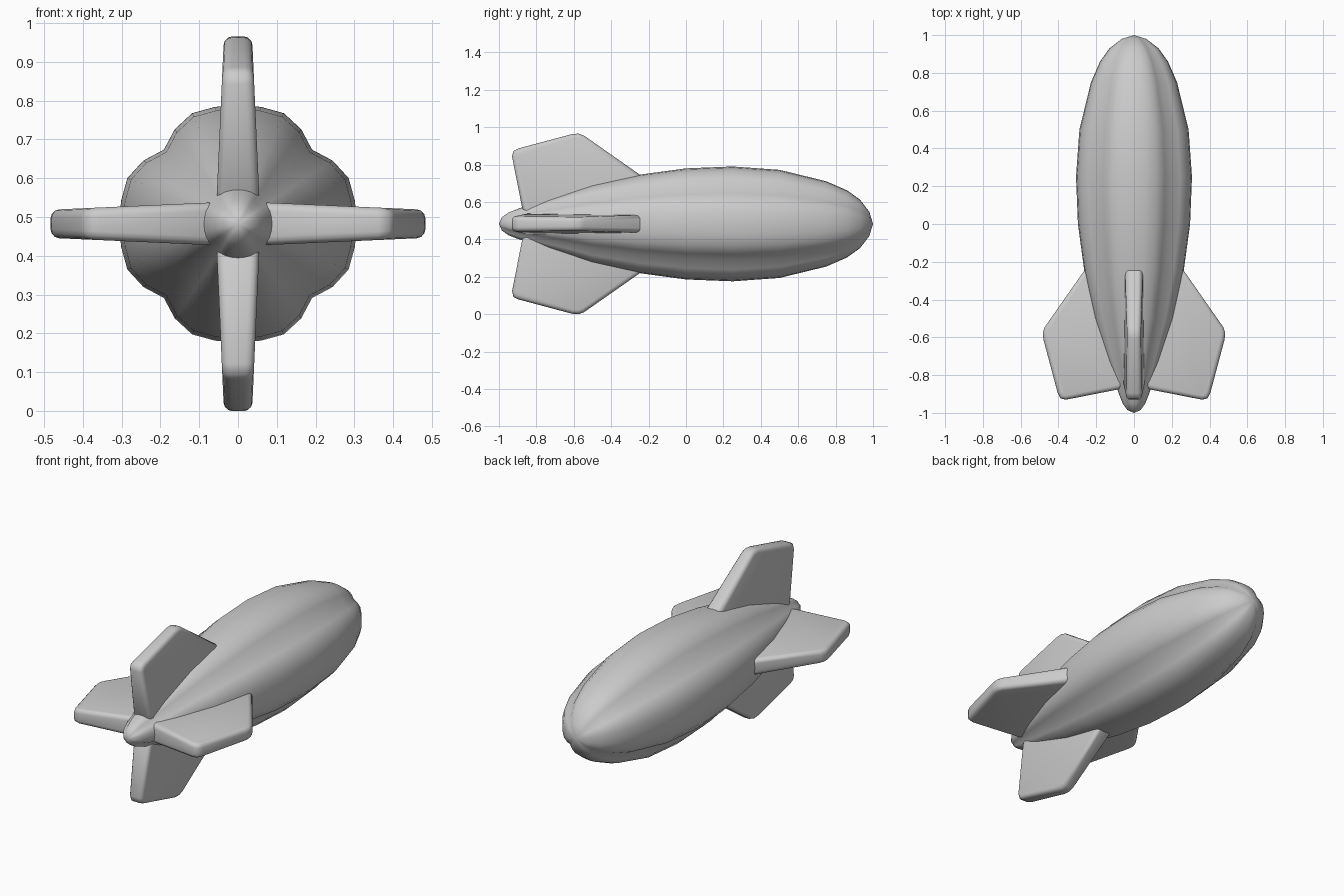
import bpy, bmesh, math
from mathutils import Matrix, Vector

if "Cube" in bpy.data.objects:
    bpy.data.objects.remove(bpy.data.objects["Cube"])

CENTRE = Vector((0, 0, 0.4825))


def add_object(name, bm, angle):
    bmesh.ops.recalc_face_normals(bm, faces=bm.faces)
    mesh = bpy.data.meshes.new(name)
    bm.to_mesh(mesh)
    bm.free()
    obj = bpy.data.objects.new(name, mesh)
    bpy.context.collection.objects.link(obj)
    bpy.ops.object.select_all(action='DESELECT')
    obj.select_set(True)
    bpy.context.view_layer.objects.active = obj
    bpy.ops.object.shade_smooth_by_angle(angle=math.radians(angle))
    return obj


# Hull: rings along y, with four shallow grooves on the diagonals
profile = [(-0.985, 0.035), (-0.95, 0.06), (-0.9, 0.08), (-0.75, 0.13), (-0.5, 0.21),
           (-0.25, 0.263), (0, 0.297), (0.25, 0.307), (0.5, 0.289), (0.75, 0.228),
           (0.86, 0.18), (0.93, 0.13), (0.98, 0.065)]
lobe = [1, 1, 1.005, 0.955, 0.88, 0.955, 1.005, 1]
SIDES = 32
bm = bmesh.new()
rings = []
for y, r in profile:
    ring = []
    for i in range(SIDES):
        a = math.tau * i / SIDES
        rr = r * lobe[i % 8]
        ring.append(bm.verts.new(CENTRE + Vector((rr * math.cos(a), y, rr * math.sin(a)))))
    rings.append(ring)
for lower, upper in zip(rings, rings[1:]):
    for i in range(SIDES):
        j = (i + 1) % SIDES
        bm.faces.new((lower[i], lower[j], upper[j], upper[i]))
for ring, y in ((rings[0], -1), (rings[-1], 1)):
    tip = bm.verts.new(CENTRE + Vector((0, y, 0)))
    for i in range(SIDES):
        bm.faces.new((ring[i], ring[(i + 1) % SIDES], tip))
add_object("hull", bm, 80)

# Tail fins: outline as (y, distance from axis), thinner towards the tip
outline = [(-0.245, 0.12), (-0.245, 0.262), (-0.545, 0.472), (-0.575, 0.483), (-0.61, 0.48),
           (-0.895, 0.404), (-0.923, 0.39), (-0.93, 0.36), (-0.875, 0.08), (-0.84, 0.03)]


def add_fin(name, turn):
    bm = bmesh.new()
    left, right = [], []
    for y, r in outline:
        t = 0.058 - 0.045 * r
        left.append(bm.verts.new((-t, y, r)))
        right.append(bm.verts.new((t, y, r)))
    n = len(outline)
    for i in range(n):
        j = (i + 1) % n
        bm.faces.new((left[i], left[j], right[j], right[i]))
    caps = [bm.faces.new(left), bm.faces.new(right)]
    rim = [e for f in caps for e in f.edges]
    bmesh.ops.bevel(bm, geom=rim, offset=0.022, segments=3, profile=0.5,
                    affect='EDGES', clamp_overlap=True)
    bm.transform(Matrix.Translation(CENTRE) @ Matrix.Rotation(math.radians(turn), 4, 'Y'))
    add_object(name, bm, 50)


for name, turn in (("top_fin", 0), ("right_fin", 90), ("bottom_fin", 180), ("left_fin", 270)):
    add_fin(name, turn)
